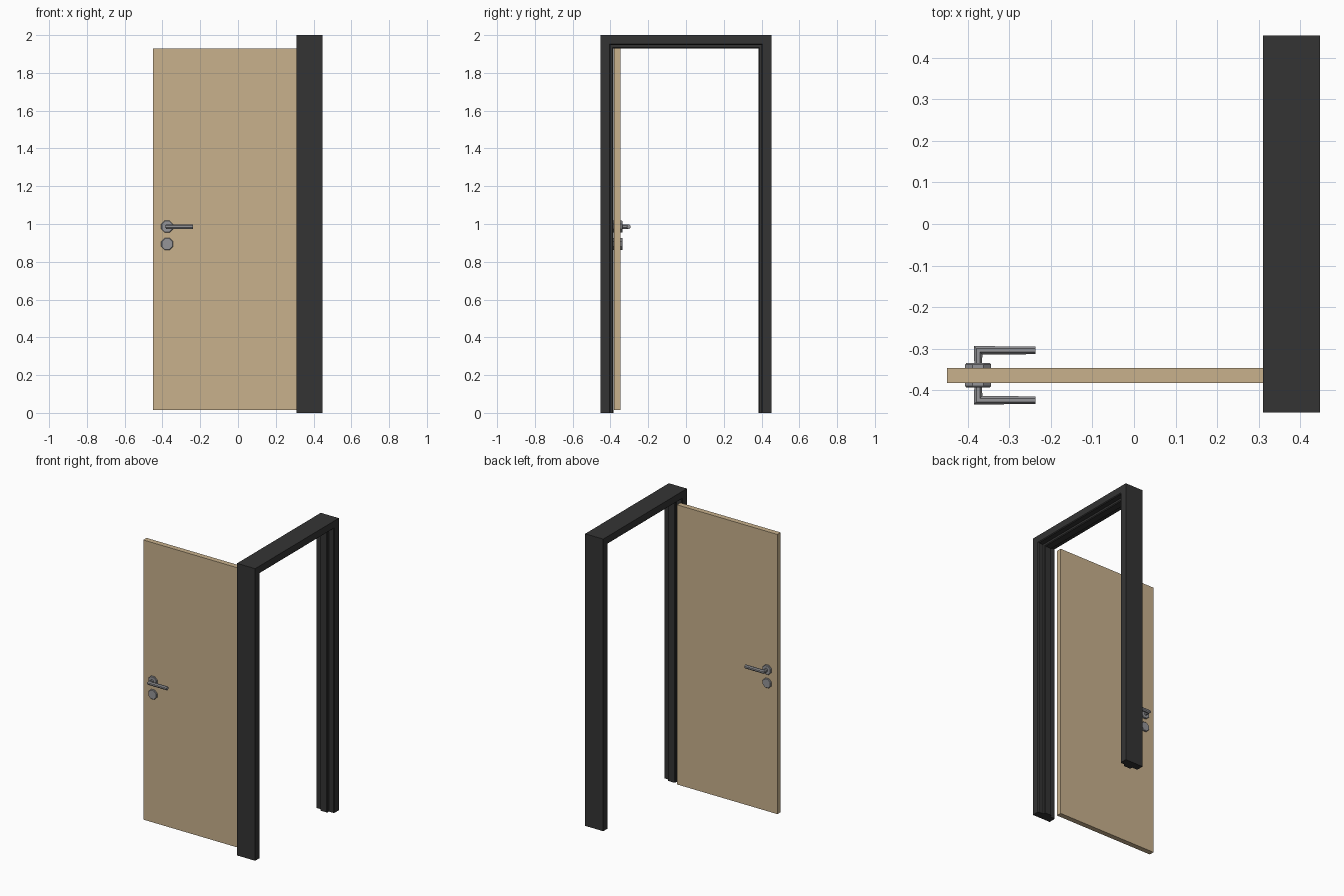
import bpy, bmesh, math
from mathutils import Matrix, Vector

if "Cube" in bpy.data.objects:
    bpy.data.objects.remove(bpy.data.objects["Cube"])


def material(name, rgb):
    m = bpy.data.materials.new(name)
    m.diffuse_color = (*rgb, 1)
    m.use_nodes = True
    m.node_tree.nodes["Principled BSDF"].inputs["Base Color"].default_value = m.diffuse_color
    return m


WOOD = material("light wood", (0.58, 0.44, 0.265))
DARK = material("charcoal", (0.034, 0.034, 0.034))
METAL = material("grey metal", (0.30, 0.30, 0.315))


def finish(name, bm, mat):
    bmesh.ops.recalc_face_normals(bm, faces=bm.faces)
    me = bpy.data.meshes.new(name)
    bm.to_mesh(me)
    bm.free()
    me.materials.append(mat)
    ob = bpy.data.objects.new(name, me)
    bpy.context.collection.objects.link(ob)
    return ob


def loft(name, rings, mat):
    """Skin a list of closed point rings and cap both ends."""
    bm = bmesh.new()
    vs = [[bm.verts.new(p) for p in r] for r in rings]
    n = len(vs[0])
    for a, b in zip(vs, vs[1:]):
        for i in range(n):
            j = (i + 1) % n
            bm.faces.new((a[i], a[j], b[j], b[i]))
    bm.faces.new(vs[0])
    bm.faces.new(vs[-1])
    return finish(name, bm, mat)


# Door frame: rebated jamb section (x, depth inward) swept with mitred corners
W, H = 0.453, 2.0
section = [(0.31, 0), (0.447, 0), (0.447, 0.047), (0.442, 0.052), (0.408, 0.052),
           (0.408, 0.065), (0.403, 0.07), (0.357, 0.07), (0.352, 0.065),
           (0.352, 0.052), (0.315, 0.052), (0.31, 0.047)]
stations = [lambda x, d: (x, -(W - d), 0), lambda x, d: (x, -(W - d), H - d),
            lambda x, d: (x, W - d, H - d), lambda x, d: (x, W - d, 0)]
loft("door_frame", [[f(x, d) for x, d in section] for f in stations], DARK)

# Door leaf, standing open at a right angle to the frame
YC, HALF = -0.364, 0.018
bm = bmesh.new()
bmesh.ops.create_cube(bm, size=1, matrix=Matrix.LocRotScale(
    Vector((-0.07, YC, 0.9725)), None, Vector((0.76, 2 * HALF, 1.915))))
finish("door_leaf", bm, WOOD)


def circle(cx, y, cz, r, n=8):
    return [(cx + r * math.cos(2 * math.pi * (i + 0.5) / n), y,
             cz + r * math.sin(2 * math.pi * (i + 0.5) / n)) for i in range(n)]


# Handle furniture on both faces
HX, HZ = -0.375, 0.986
for side, s in (("front", -1), ("back", 1)):
    def y(d):
        return YC + s * d
    # Low-poly round plates with a bevelled rim
    for part, z in (("handle_rose", HZ), ("lock_rose", 0.894)):
        loft(f"{side}_{part}", [circle(HX, y(HALF - 0.002), z, 0.034),
                                circle(HX, y(0.026), z, 0.034),
                                circle(HX, y(0.029), z, 0.031)], METAL)
    # Bent lever: neck out of the plate, mitre, then the grip along +x
    lo, hi = 0.050, 0.070
    prof = [(math.cos(math.pi * (i + 0.5) / 4), math.sin(math.pi * (i + 0.5) / 4))
            for i in range(8)]
    rings = [[(HX + 0.010 * a, y(0.027), HZ + 0.013 * b) for a, b in prof],
             [(HX + 0.011 * a, y(0.060 - 0.011 * -a * -1), HZ + 0.013 * b) for a, b in prof],
             [(-0.237, y(0.060 - 0.010 * a), HZ + 0.013 * b) for a, b in prof]]
    loft(f"{side}_lever", rings, METAL)
